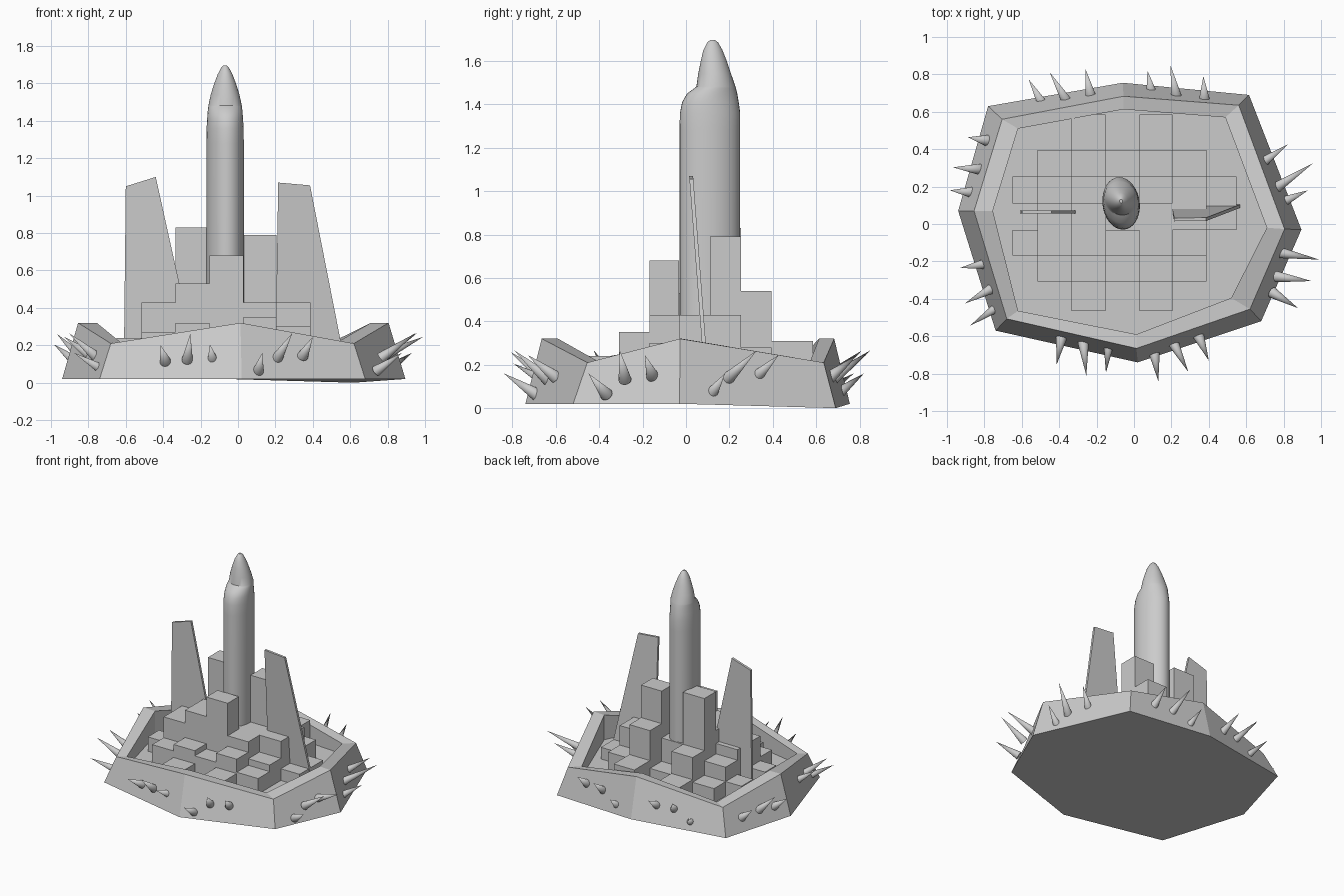
import bpy, bmesh, math
from mathutils import Vector

if "Cube" in bpy.data.objects:
    bpy.data.objects.remove(bpy.data.objects["Cube"])


def make(name, bm, smooth=None):
    bmesh.ops.recalc_face_normals(bm, faces=bm.faces)
    me = bpy.data.meshes.new(name)
    bm.to_mesh(me)
    bm.free()
    ob = bpy.data.objects.new(name, me)
    bpy.context.collection.objects.link(ob)
    if smooth:
        bpy.ops.object.select_all(action='DESELECT')
        ob.select_set(True)
        bpy.context.view_layer.objects.active = ob
        bpy.ops.object.shade_smooth_by_angle(angle=math.radians(smooth))
    return ob


def loft(bm, rings):
    """Join closed rings of points into a capped solid."""
    vs = [[bm.verts.new(p) for p in r] for r in rings]
    n = len(vs[0])
    for a, b in zip(vs, vs[1:]):
        for i in range(n):
            j = (i + 1) % n
            bm.faces.new((a[i], a[j], b[j], b[i]))
    bm.faces.new(vs[0][::-1])
    bm.faces.new(vs[-1])


# Eight-sided walled base with a zigzag rim and sunken floor
outer = [(-.94, .07), (-.78, .63), (-.06, .755), (.615, .69),
         (.895, -.03), (.68, -.52), (.02, -.74), (-.74, -.57)]
rim = [(-.855, .07), (-.705, .56), (-.056, .683), (.56, .635),
       (.805, -.027), (.62, -.455), (.013, -.665), (-.68, -.507)]
inner = [(-.755, .07), (-.62, .51), (-.056, .613), (.488, .57),
         (.71, -.02), (.52, -.395), (.013, -.59), (-.62, -.464)]
top_z = [.32 if i % 2 == 0 else .21 for i in range(8)]
bm = bmesh.new()
loft(bm, [
    [(x, y, 0 if i == 3 else .02) for i, (x, y) in enumerate(outer)],
    [(x, y, z) for (x, y), z in zip(rim, top_z)],
    [(x, y, z) for (x, y), z in zip(inner, top_z)],
    [(x, y, .13) for x, y in inner]])
make("walled_base", bm)

# City blocks: heights on a grid, back row first (0 = empty)
xs = [-.65, -.515, -.333, -.152, .03, .205, .387, .547]
ys = [.585, .395, .253, .11, -.032, -.168, -.308, -.464]
heights = [
    [0, 0, .26, 0, .31, 0, 0],
    [0, .24, .43, .25, .54, .28, 0],
    [.24, .35, .83, .43, .79, .43, .22],
    [0, .43, .53, .43, .43, .43, .22],
    [.24, .43, .53, .68, .43, .30, 0],
    [0, .27, .32, .28, .35, .25, 0],
    [0, 0, .22, 0, .24, 0, 0]]
bm = bmesh.new()
for r, row in enumerate(heights):
    for c, h in enumerate(row):
        if h:
            x0, x1, y0, y1 = xs[c], xs[c + 1], ys[r + 1], ys[r]
            plan = [(x0, y0), (x1, y0), (x1, y1), (x0, y1)]
            loft(bm, [[(x, y, z) for x, y in plan] for z in (.12, h)])
make("city_blocks", bm)

# Central oval tower: z, front y, back y, half width
sections = [(.13, -.03, .25, .1), (1.28, -.03, .25, .1), (1.36, -.028, .25, .099),
            (1.41, -.018, .243, .096), (1.45, .005, .236, .093),
            (1.475, .04, .23, .09), (1.482, .048, .228, .089),
            (1.54, .056, .208, .077), (1.60, .068, .188, .058),
            (1.65, .080, .168, .039), (1.685, .098, .148, .02), (1.697, .112, .132, .008)]
bm = bmesh.new()
rings = []
for z, f, b, w in sections:
    cy, ry = (f + b) / 2, (b - f) / 2
    ring = []
    for i in range(32):
        t = 2 * math.pi * i / 32
        dx, dy = w * math.cos(t), ry * math.sin(t)
        # the oval leans a little off the y axis
        ring.append((-.069 + dx - .07 * dy, cy + dy, z))
    rings.append(ring)
loft(bm, rings)
make("oval_tower", bm, 35)


# Thin tapered side fins
def fin(name, profile, y_at):
    bm = bmesh.new()
    loft(bm, [[(x, y_at(z) + d, z) for x, z in profile] for d in (-.009, .009)])
    make(name, bm)


fin("left_fin", [(-.61, .13), (-.225, .13), (-.44, 1.1), (-.6, 1.05)], lambda z: .064)
fin("right_fin", [(.2, .13), (.567, .13), (.385, 1.055), (.215, 1.07)],
    lambda z: .105 - .076 * z)

# Spikes: plan base and tip, three per wall ordered low, middle, high
spikes = [
    (.11, -.70, .13, -.84), (.215, -.645, .29, -.79), (.35, -.61, .40, -.73),
    (-.135, -.645, -.15, -.795), (-.27, -.645, -.255, -.81), (-.39, -.62, -.413, -.75),
    (.75, -.373, .877, -.45), (.775, -.283, .95, -.305), (.79, -.155, .99, -.19),
    (.80, .12, .93, .18), (.765, .197, .957, .325), (.69, .33, .824, .427),
    (-.725, -.44, -.877, -.544), (-.76, -.345, -.904, -.425), (-.797, -.213, -.93, -.235),
    (-.877, .17, -.984, .18), (-.835, .293, -.968, .303), (-.797, .448, -.888, .464),
    (-.488, .64, -.563, .773), (-.36, .656, -.45, .81), (-.232, .688, -.26, .83),
    (.093, .704, .072, .82), (.227, .683, .195, .848), (.376, .672, .371, .79)]
levels = [(.07, .16), (.14, .265), (.15, .245)]
flat = [(.12, .205), (.13, .26), (.12, .20)]
bm = bmesh.new()
for i, (bx, by, tx, ty) in enumerate(spikes):
    zb, zt = (flat if i // 3 in (1, 5) else levels)[i % 3]
    base, tip = Vector((bx, by, zb)), Vector((tx, ty, zt))
    axis = (tip - base).normalized()
    base -= axis * .015
    u = axis.orthogonal().normalized()
    v = axis.cross(u)
    circle = [bm.verts.new(base + .03 * (u * math.cos(t) + v * math.sin(t)))
              for t in (2 * math.pi * k / 16 for k in range(16))]
    point = bm.verts.new(tip)
    for k in range(16):
        bm.faces.new((circle[k], circle[(k + 1) % 16], point))
    bm.faces.new(circle[::-1])
make("spikes", bm, 35)
